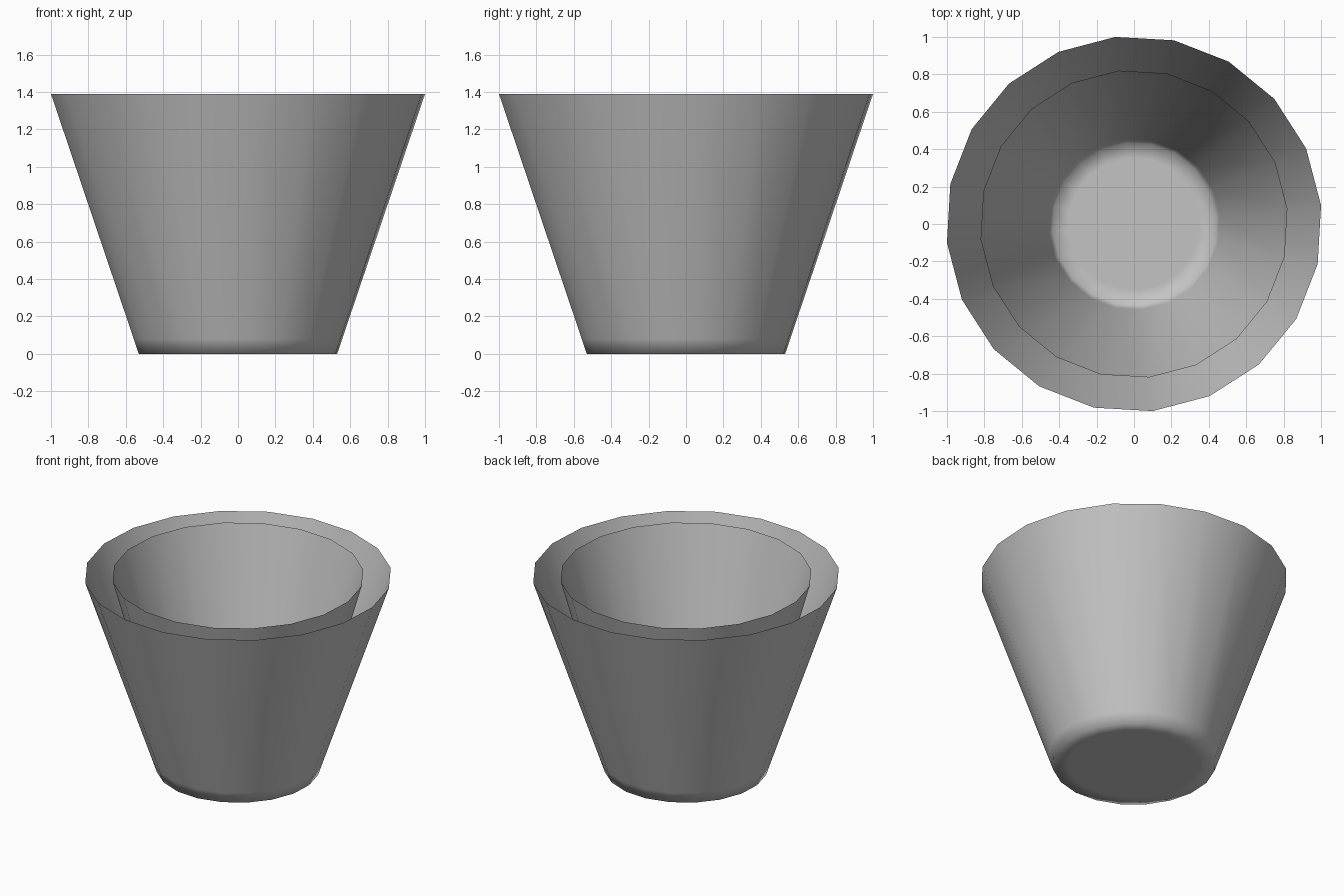
import bpy, bmesh, math

if "Cube" in bpy.data.objects:
    bpy.data.objects.remove(bpy.data.objects["Cube"])

SIDES = 20
PHASE = math.radians(5.7)
HEIGHT = 1.39

grey = bpy.data.materials.new("plain_grey")
grey.diffuse_color = (0.55, 0.55, 0.55, 1)
grey.use_nodes = True
grey.node_tree.nodes["Principled BSDF"].inputs["Base Color"].default_value = grey.diffuse_color


def shell(name, profile, inward):
    """Open-topped tapered shell: rings from rim to floor, closed by a flat disc."""
    bm = bmesh.new()
    rings = []
    for radius, z in profile:
        rings.append([bm.verts.new((radius * math.cos(PHASE + math.tau * i / SIDES),
                                    radius * math.sin(PHASE + math.tau * i / SIDES), z))
                      for i in range(SIDES)])
    for upper, lower in zip(rings, rings[1:]):
        for i in range(SIDES):
            j = (i + 1) % SIDES
            bm.faces.new((upper[i], lower[i], lower[j], upper[j]))
    bm.faces.new(rings[-1][::-1])
    if inward:
        bmesh.ops.reverse_faces(bm, faces=bm.faces[:])
    for face in bm.faces:
        face.smooth = True
    mesh = bpy.data.meshes.new(name)
    bm.to_mesh(mesh)
    bm.free()
    mesh.materials.append(grey)
    bpy.context.collection.objects.link(bpy.data.objects.new(name, mesh))


# Rim, support loop above the base, base corner, inset loop of the base
outer = [(1.005, HEIGHT), (0.56, 0.08), (0.533, 0.0), (0.43, 0.0)]
INNER_SCALE = 0.82

# Outer wall with its base
shell("outer_wall", outer, False)

# Inner wall: a narrower copy whose floor rests on the base, with an open gap at the rim
shell("inner_wall", [(r * INNER_SCALE, max(z, 0.002)) for r, z in outer], True)
